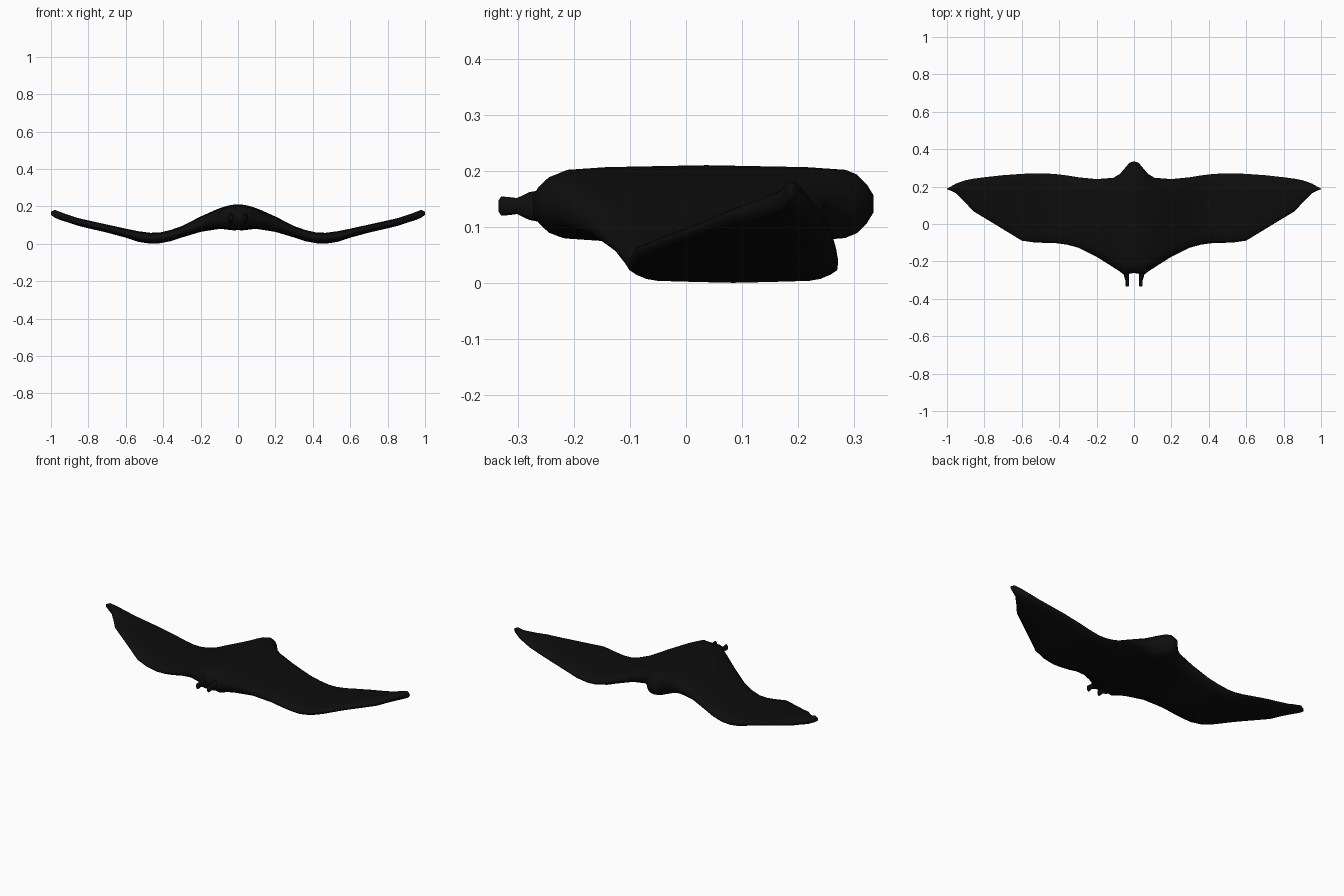
import bpy, bmesh, math
from mathutils import Vector

if "Cube" in bpy.data.objects:
    bpy.data.objects.remove(bpy.data.objects["Cube"])

black = bpy.data.materials.new("near black")
black.diffuse_color = (0.004, 0.004, 0.004, 1)
black.use_nodes = True
black.node_tree.nodes["Principled BSDF"].inputs["Base Color"].default_value = black.diffuse_color

# half-span stations: x, leading y, trailing y, top z, bottom z
STATIONS = [
    (0.00, .335, -.262, .211, .073), (0.025, .327, -.266, .209, .072),
    (0.05, .297, -.275, .205, .075), (0.075, .268, -.255, .198, .078),
    (0.11, .247, -.232, .186, .078), (0.20, .240, -.175, .146, .064),
    (0.30, .250, -.126, .095, .034), (0.36, .260, -.110, .074, .014),
    (0.42, .267, -.102, .060, .003), (0.47, .270, -.101, .059, .001),
    (0.53, .271, -.099, .067, .010), (0.60, .268, -.089, .081, .033),
    (0.70, .261, -.028, .103, .060), (0.80, .250, .033, .125, .083),
    (0.86, .242, .069, .139, .098), (0.90, .234, .113, .152, .112),
    (0.95, .217, .163, .170, .127), (0.98, .200, .178, .182, .140),
    (1.00, .190, .186, .172, .155)]

# edge rounding: (inset from the edge, share of half height)
EDGE = [(0, .22), (.012, .50), (.03, .76), (.05, .88), (.12, .95)]


def section(y1, y0, z1, z0):
    """closed ring in (y, z): slab with rounded front and back edges"""
    chord = y1 - y0
    k = min(1, chord / .30)
    mid, half = (z1 + z0) / 2, (z1 - z0) / 2
    top = [(y1 - d * k, h) for d, h in EDGE] + [((y0 + y1) / 2, 1)]
    top += [(y0 + d * k, h) for d, h in reversed(EDGE)]
    ring = top + [(y, -h) for y, h in reversed(top)]
    return [(y, mid + h * half) for y, h in ring]


def loft(name, rings):
    bm = bmesh.new()
    loops = [[bm.verts.new(p) for p in r] for r in rings]
    n = len(loops[0])
    for a, b in zip(loops, loops[1:]):
        for i in range(n):
            bm.faces.new((a[i], a[(i + 1) % n], b[(i + 1) % n], b[i]))
    bm.faces.new(loops[0])
    bm.faces.new(loops[-1])
    bmesh.ops.recalc_face_normals(bm, faces=bm.faces)
    me = bpy.data.meshes.new(name)
    bm.to_mesh(me)
    bm.free()
    me.materials.append(black)
    for p in me.polygons:
        p.use_smooth = True
    ob = bpy.data.objects.new(name, me)
    bpy.context.collection.objects.link(ob)
    return ob


# body and wings: one continuous skin across the whole span
span = [(-s[0],) + s[1:] for s in reversed(STATIONS[1:])] + STATIONS
loft("body_and_wings", [[(s[0], y, z) for y, z in section(*s[1:])] for s in span])

# hind feet: y, x offset, half width, half height
FOOT = [(-.24, .042, .018, .034), (-.28, .040, .013, .026), (-.302, .037, .009, .015),
        (-.316, .036, .010, .017), (-.330, .036, .010, .018), (-.335, .036, .006, .010)]
for side, label in ((-1, "left"), (1, "right")):
    rings = []
    for y, x, w, h in FOOT:
        rings.append([(side * x + w * math.cos(a * math.pi / 5), y,
                       .138 + h * math.sin(a * math.pi / 5)) for a in range(10)])
    loft("hind_foot_" + label, rings)
